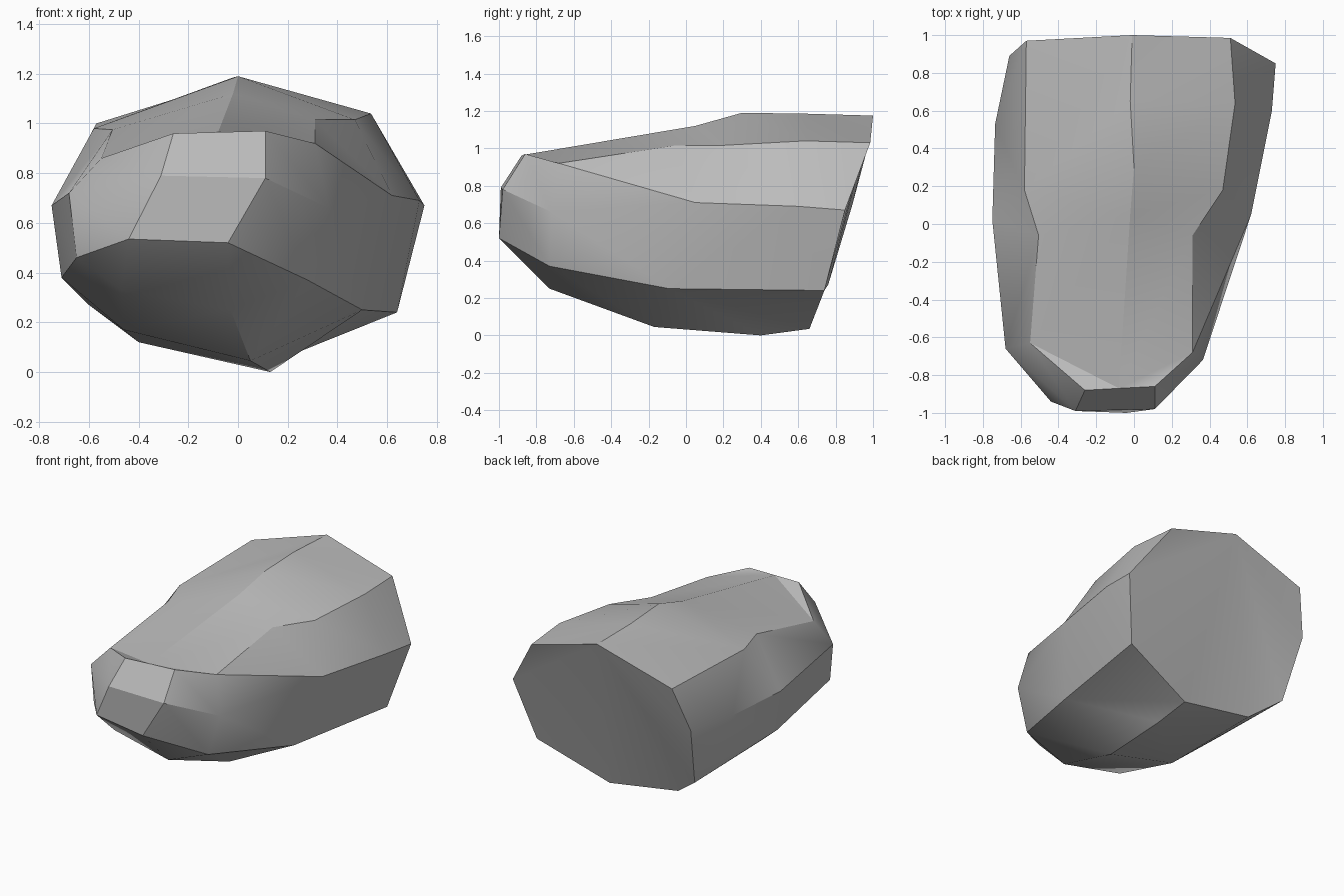
import bpy
import bmesh
import math

# Remove the default object
default_cube = bpy.data.objects.get("Cube")
if default_cube:
    bpy.data.objects.remove(default_cube, do_unlink=True)

# Long edge lines of the boulder, each running from front to back
front_low_right = (-.04, -1, .52)
front_low_left = (-.44, -.94, .535)

keel_right = [front_low_right, (-.03, -.73, .25), (.05, -.17, .045), (.13, .4, 0), (.13, .66, .035)]
keel_left = [front_low_left, (-.47, -.7, .33), (-.46, -.17, .17), (-.4, .66, .12)]
low_left = [front_low_left, (-.65, -.67, .46), (-.71, 0, .38), (-.6, .76, .27)]
mid_left = [(-.31, -.99, .79), (-.68, -.66, .72), (-.75, .02, .67), (-.735, .53, .69), (-.66, .89, .7)]
shoulder_left = [(-.26, -.88, .96), (-.55, -.63, .86), (-.505, -.06, .975), (-.58, .18, .98), (-.57, .97, 1)]
ridge = [(-.08, -.87, .965), (-.02, .05, 1.12), (0, .3, 1.19), (-.02, .65, 1.185), (-.01, 1, 1.175)]
shoulder_right = [(.11, -.86, .97), (.31, -.68, .92), (.31, -.06, 1.015), (.47, .18, 1.015),
                  (.535, .64, 1.04), (.51, .985, 1.03)]
mid_right = [(.11, -.98, .78), (.365, -.72, .66), (.62, .05, .71), (.73, .6, .69), (.75, .85, .67)]
low_right = [front_low_right, (.28, -.73, .37), (.5, -.09, .25), (.64, .74, .24)]

rails = [keel_right, keel_left, low_left, mid_left, shoulder_left,
         ridge, shoulder_right, mid_right, low_right]

bm = bmesh.new()
verts_by_position = {}


def vert(position):
    """Return the one vertex at a position, making it when needed."""
    if position not in verts_by_position:
        verts_by_position[position] = bm.verts.new(position)
    return verts_by_position[position]


def face(*positions):
    """Add a face, leaving out any that collapses to a line."""
    if len(set(positions)) == len(positions):
        bm.faces.new([vert(p) for p in positions])


def zip_rails(a, b, lag=.115):
    """Fill the strip between two edge lines with triangles."""
    i = j = 0
    while i < len(a) - 1 or j < len(b) - 1:
        a_done = i == len(a) - 1
        b_done = j == len(b) - 1
        if b_done or (not a_done and a[i + 1][1] < b[j + 1][1] - lag):
            face(a[i], a[i + 1], b[j])
            i += 1
        else:
            face(a[i], b[j + 1], b[j])
            j += 1


# Side, top and bottom surfaces
for index, rail in enumerate(rails):
    zip_rails(rail, rails[(index + 1) % len(rails)])

# Front: a sloped upper facet over a steep lower facet
face(shoulder_left[0], ridge[0], shoulder_right[0], mid_right[0], mid_left[0])
face(mid_left[0], mid_right[0], front_low_right, front_low_left)

# Back: a fan of facets spreading from the ridge
peak = ridge[-1]
back_ring = [rail[-1] for rail in rails]
for index, corner in enumerate(back_ring):
    face(peak, corner, back_ring[(index + 1) % len(back_ring)])

bmesh.ops.recalc_face_normals(bm, faces=bm.faces[:])

mesh = bpy.data.meshes.new("boulder")
bm.to_mesh(mesh)
bm.free()
boulder = bpy.data.objects.new("boulder", mesh)
bpy.context.collection.objects.link(boulder)

# Stone colour
grey = (.5, .5, .5, 1)
stone = bpy.data.materials.new("stone grey")
stone.use_nodes = True
stone.diffuse_color = grey
stone.node_tree.nodes["Principled BSDF"].inputs["Base Color"].default_value = grey
mesh.materials.append(stone)

# Soft facets with crisp main edges
bpy.ops.object.select_all(action="DESELECT")
boulder.select_set(True)
bpy.context.view_layer.objects.active = boulder
bpy.ops.object.shade_smooth_by_angle(angle=math.radians(30))
